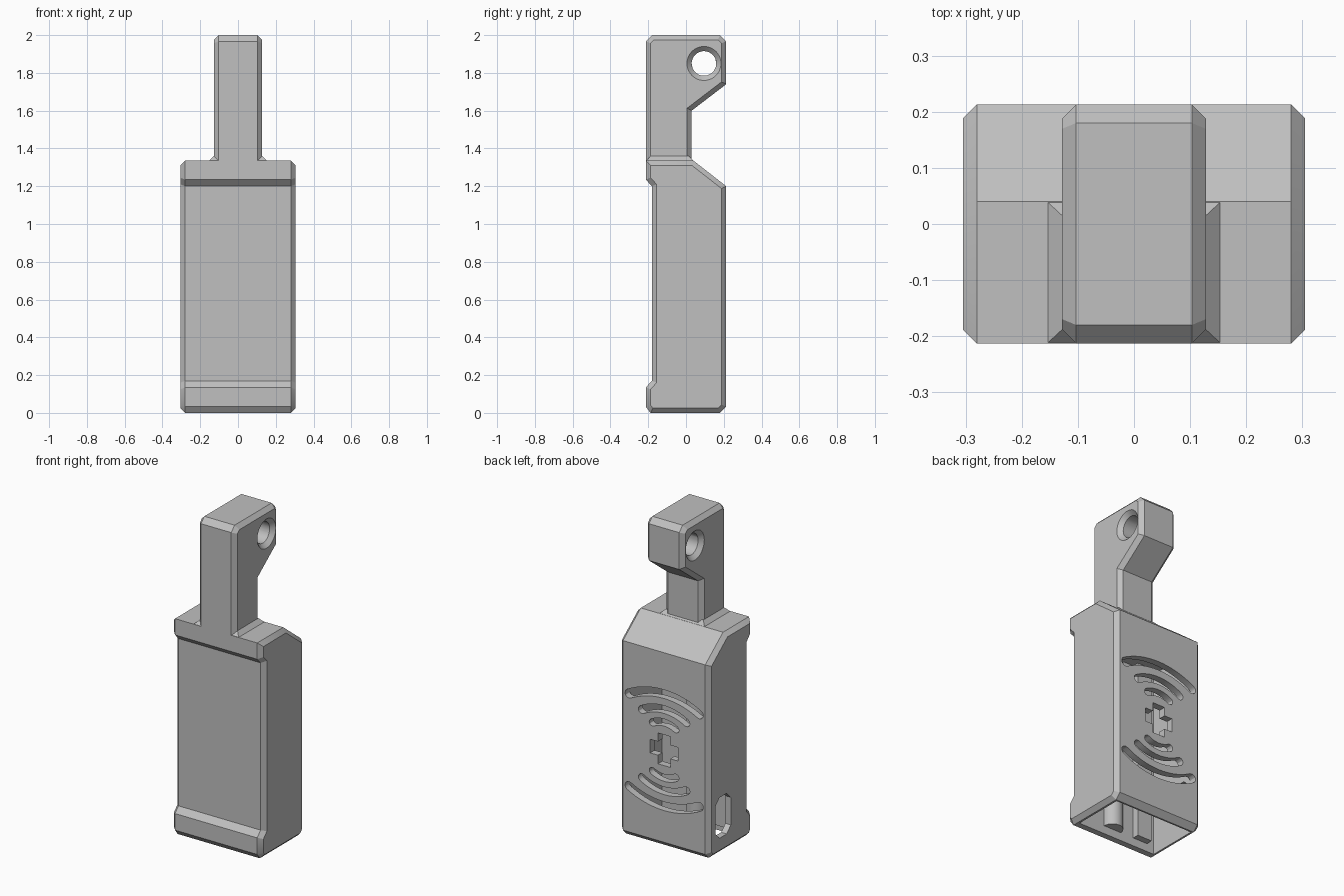
import bpy, bmesh, math
from mathutils import Vector, Matrix

cube = bpy.data.objects.get("Cube")
if cube:
    bpy.data.objects.remove(cube, do_unlink=True)

grey = bpy.data.materials.new("plain grey")
grey.use_nodes = True
colour = (0.53, 0.53, 0.53, 1)
grey.diffuse_color = colour
grey.node_tree.nodes["Principled BSDF"].inputs["Base Color"].default_value = colour


def make_object(name, bm):
    bmesh.ops.recalc_face_normals(bm, faces=bm.faces)
    mesh = bpy.data.meshes.new(name)
    bm.to_mesh(mesh)
    bm.free()
    mesh.materials.append(grey)
    obj = bpy.data.objects.new(name, mesh)
    bpy.context.collection.objects.link(obj)
    return obj


def prism(name, profile, axis, start, end, chamfer=0):
    """Extrude a profile along x (points are y, z) or along y (points are x, z)."""
    bm = bmesh.new()
    place = (lambda p: (start, *p)) if axis == "x" else (lambda p: (p[0], start, p[1]))
    cap = bm.faces.new([bm.verts.new(place(p)) for p in profile])
    out = bmesh.ops.extrude_face_region(bm, geom=[cap], use_keep_orig=True)
    shift = Vector((end - start, 0, 0) if axis == "x" else (0, end - start, 0))
    moved = [v for v in out["geom"] if isinstance(v, bmesh.types.BMVert)]
    bmesh.ops.translate(bm, verts=moved, vec=shift)
    bmesh.ops.recalc_face_normals(bm, faces=bm.faces)
    if chamfer:
        rim = [e for e in bm.edges
               if abs((e.verts[0].co - e.verts[1].co).dot(shift)) < 1e-6]
        bmesh.ops.bevel(bm, geom=rim, offset=chamfer, offset_type='OFFSET',
                        segments=1, affect='EDGES')
    return make_object(name, bm)


def box(name, low, high):
    profile = [(low[1], low[2]), (high[1], low[2]), (high[1], high[2]), (low[1], high[2])]
    return prism(name, profile, "x", low[0], high[0])


def cone(name, r1, r2, depth, centre, turn=None):
    bm = bmesh.new()
    matrix = Matrix.Translation(centre) @ (turn or Matrix())
    bmesh.ops.create_cone(bm, cap_ends=True, segments=48, radius1=r1, radius2=r2,
                          depth=depth, matrix=matrix)
    return make_object(name, bm)


def combine(target, tool, operation='DIFFERENCE'):
    mod = target.modifiers.new("combine", 'BOOLEAN')
    mod.operation, mod.solver, mod.object = operation, 'EXACT', tool
    bpy.ops.object.select_all(action='DESELECT')
    bpy.context.view_layer.objects.active = target
    target.select_set(True)
    bpy.ops.object.modifier_apply(modifier=mod.name)
    bpy.data.objects.remove(tool, do_unlink=True)


def arc_slot(radius, half_angle, half_width, peak, side):
    """Curved slot with rounded ends; side is 1 above the cross, -1 below."""
    def at(r, a):
        return Vector((r * math.sin(a), r * math.cos(a) - radius + peak))
    steps = 16
    angles = [half_angle * (2 * i / steps - 1) for i in range(steps + 1)]
    points = [at(radius + half_width, a) for a in angles]
    for end, row in ((1, None), (-1, angles[::-1])):
        if row:
            points += [at(radius - half_width, a) for a in row]
        middle, a = at(radius, end * half_angle), end * half_angle
        out = Vector((math.sin(a), math.cos(a)))
        along = Vector((math.cos(a), -math.sin(a)))
        for i in range(1, 6):
            t = math.pi * i / 6
            points.append(middle + half_width * end * (out * math.cos(t) + along * math.sin(t)))
    return [(p.x, cross_z + side * p.y) for p in points]


# Main case with a recessed front and a sloping back shoulder
case = prism("case", [(-.188, 0), (.18, 0), (.213, .033), (.213, 1.2), (.04, 1.335),
                      (-.213, 1.335), (-.213, 1.235), (-.18, 1.2), (-.18, .17),
                      (-.213, .135), (-.213, .033)],
             "x", -.305, .305, chamfer=.025)

# Hollow inside, open at the bottom
combine(case, box("cavity_cutter", (-.268, -.15, -.1), (.268, .17, 1.15)))

# Curved slots above and below a cross in the back
cross_z = .6
for side in (1, -1):
    for radius, half_angle, half_width, peak in ((.5, .5, .027, .345),
                                                 (.3, .53, .024, .25),
                                                 (.16, .52, .022, .17)):
        slot = arc_slot(radius, half_angle, half_width, peak, side)
        combine(case, prism("slot_cutter", slot, "y", .1, .3))
arm, half = .095, .042
quarter = [(half, arm), (half, half), (arm, half)]
cross = []
for sx, sz in ((1, 1), (1, -1), (-1, -1), (-1, 1)):
    corner = [(sx * x, cross_z + sz * z) for x, z in quarter]
    cross += corner if sx * sz > 0 else corner[::-1]
combine(case, prism("cross_cutter", cross, "y", .1, .3))

# Port in one side wall, with clipped corners
port = [(.04, .1), (.11, .1), (.15, .14), (.15, .31), (.11, .35),
        (.04, .35), (0, .31), (0, .14)]
combine(case, prism("port_cutter", port, "x", -.4, -.2))

# Hanging arm with a hooked back
hanger = prism("hanger", [(-.213, 1.3), (.03, 1.3), (.03, 1.6), (.213, 1.74), (.213, 1.967),
                          (.18, 2), (-.18, 2), (-.213, 1.967)],
               "x", -.128, .128, chamfer=.025)

# Countersunk cord hole
hole = (.095, 1.85)
sideways = Matrix.Rotation(math.pi / 2, 4, 'Y')
combine(hanger, cone("hole_cutter", .065, .065, .5, (0, *hole), sideways))
for side in (1, -1):
    radii = (.065, .115) if side > 0 else (.115, .065)
    combine(hanger, cone("sink_cutter", *radii, .05, (side * .128, *hole), sideways))

# Sloping foot where the arm meets the case
bm = bmesh.new()
for x, front, back, z in ((.155, -.213, .04, 1.333), (.128, -.188, .015, 1.36)):
    for sx in (x, -x):
        for y in (front, back):
            bm.verts.new((sx, y, z))
bmesh.ops.convex_hull(bm, input=bm.verts)
hanger_foot = make_object("hanger_foot", bm)

# Ribs on the inside of the front wall
column = cone("inner_column", .06, .06, 1.1, (.03, -.15, .6))
combine(column, box("column_cutter", (-.2, -.4, -.1), (.2, -.16, 1.3)))
box("inner_rib", (-.22, -.155, .05), (-.12, -.11, 1.15))

# Smooth the round surfaces, keep the edges sharp
bpy.ops.object.select_all(action='DESELECT')
for obj in (case, hanger, column):
    obj.select_set(True)
bpy.context.view_layer.objects.active = case
bpy.ops.object.shade_smooth_by_angle(angle=math.radians(30))
